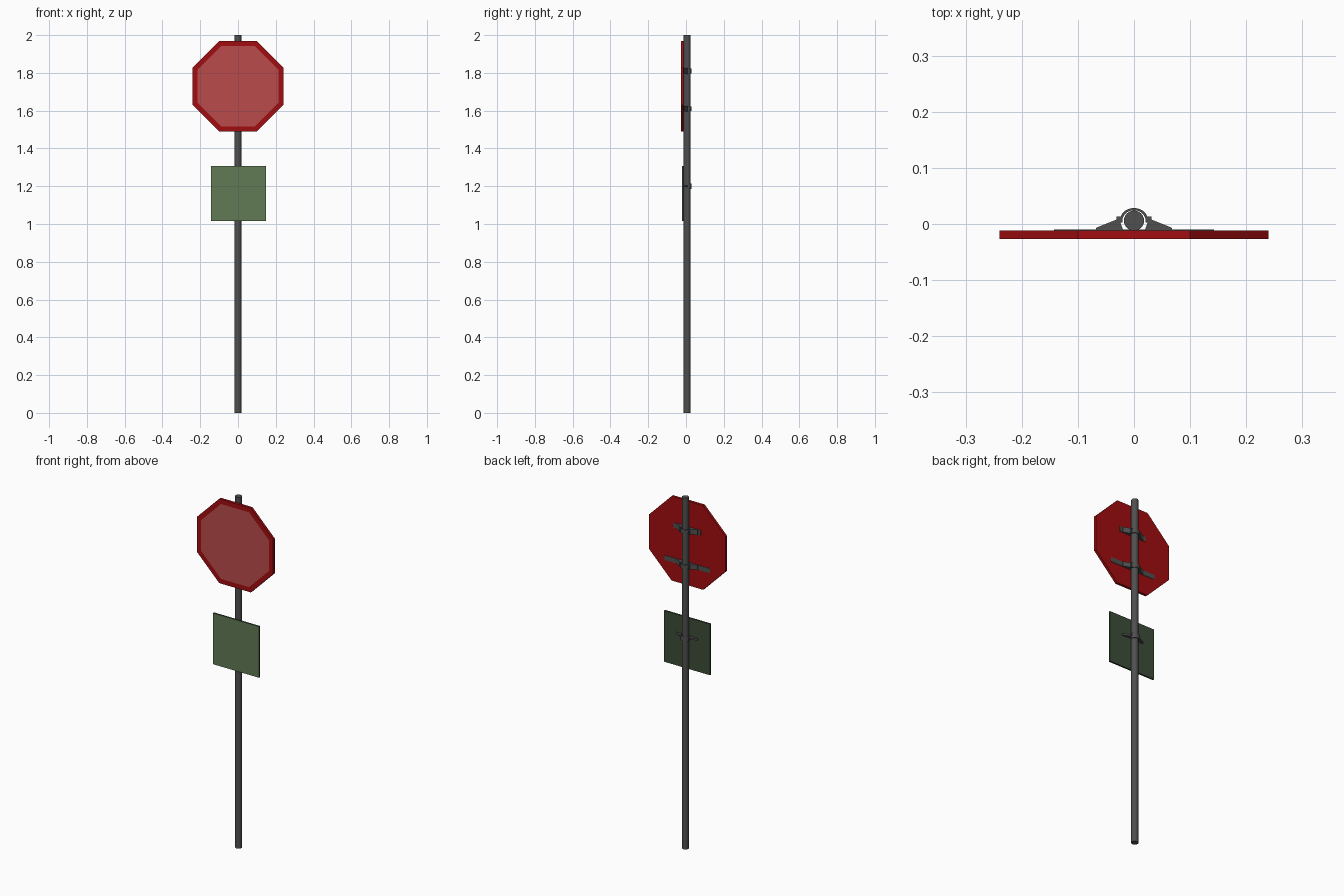
import bpy, bmesh, math

cube = bpy.data.objects.get("Cube")
if cube:
    bpy.data.objects.remove(cube, do_unlink=True)


def material(name, color):
    m = bpy.data.materials.new(name)
    m.use_nodes = True
    m.diffuse_color = (*color, 1)
    m.node_tree.nodes["Principled BSDF"].inputs["Base Color"].default_value = (*color, 1)
    return m


RED = material("deep red", (0.36, 0.004, 0.005))
PALE_RED = material("faded red", (0.49, 0.07, 0.07))
GREEN = material("sage green", (0.12, 0.195, 0.09))
DARK_GREEN = material("dark green", (0.045, 0.075, 0.04))
STEEL = material("dark steel", (0.08, 0.08, 0.083))
POLE_Y = 0.006


def prism(name, profile, axis, start, end, mats, inset=0):
    """Extrude a profile along y (points are x, z) or z (points are x, y)."""
    place = (lambda a, b, t: (a, t, b)) if axis == "y" else (lambda a, b, t: (a, b, t))
    bm = bmesh.new()
    low = [bm.verts.new(place(a, b, start)) for a, b in profile]
    high = [bm.verts.new(place(a, b, end)) for a, b in profile]
    front = bm.faces.new(low)
    bm.faces.new(high[::-1])
    n = len(profile)
    for i in range(n):
        j = (i + 1) % n
        bm.faces.new((low[j], low[i], high[i], high[j]))
    bmesh.ops.recalc_face_normals(bm, faces=bm.faces)
    if inset:
        bmesh.ops.inset_region(bm, faces=[front], thickness=inset)
    if len(mats) > 1:
        front.material_index = 1
    mesh = bpy.data.meshes.new(name)
    bm.to_mesh(mesh)
    bm.free()
    for m in mats:
        mesh.materials.append(m)
    obj = bpy.data.objects.new(name, mesh)
    bpy.context.collection.objects.link(obj)
    return obj


def rect(x0, x1, b0, b1):
    return [(x0, b0), (x1, b0), (x1, b1), (x0, b1)]


def arc(radius, a0, a1, count):
    angles = [math.radians(a0 + (a1 - a0) * i / count) for i in range(count + 1)]
    return [(radius * math.cos(a), POLE_Y + radius * math.sin(a)) for a in angles]


def smooth(obj):
    bpy.ops.object.select_all(action="DESELECT")
    obj.select_set(True)
    bpy.context.view_layer.objects.active = obj
    bpy.ops.object.shade_smooth_by_angle(angle=math.radians(35))


# Pole
smooth(prism("pole", arc(0.018, 0, 360, 24)[:-1], "z", 0, 2, [STEEL]))

# Octagonal sign with an inset pale face
R = 0.24 / math.cos(math.pi / 8)
octagon = [(R * math.cos(math.pi * (i + 0.5) / 4), 1.73 + R * math.sin(math.pi * (i + 0.5) / 4))
           for i in range(8)]
prism("octagon_sign", octagon, "y", -0.027, -0.012, [RED, PALE_RED], inset=0.029)

# Square plate below
prism("square_plate", rect(-0.143, 0.148, 1.015, 1.306), "y", -0.022, -0.012, [DARK_GREEN, GREEN])


# Clamps: a band round the back of the pole, flared wings, flat backing strap
def clamp(label, z, band_h, wing_h, strap):
    band = arc(0.0225, -10, 190, 16) + arc(0.0185, 190, -10, 16)
    band = [(x * 1.12, y) for x, y in band]
    smooth(prism(label + "_clamp_band", band, "z", z - band_h / 2, z + band_h / 2, [STEEL]))
    wing = [(0.019, -0.012), (0.068, -0.012), (0.068, -0.007), (0.031, 0.008),
            (0.031, 0.013), (0.024, 0.013), (0.024, 0.002)]
    for side, s in (("left", 1), ("right", -1)):
        prism(f"{label}_clamp_wing_{side}", [(x * s, y) for x, y in wing], "z",
              z - wing_h / 2, z + wing_h / 2, [STEEL])
    if strap:
        prism(label + "_strap", rect(-strap, strap, -0.0125, -0.0095), "z",
              z - wing_h / 2, z + wing_h / 2, [STEEL])


clamp("upper", 1.81, 0.025, 0.03, 0.085)
clamp("lower", 1.61, 0.025, 0.027, 0.143)
clamp("plate", 1.20, 0.028, 0.01, 0)
